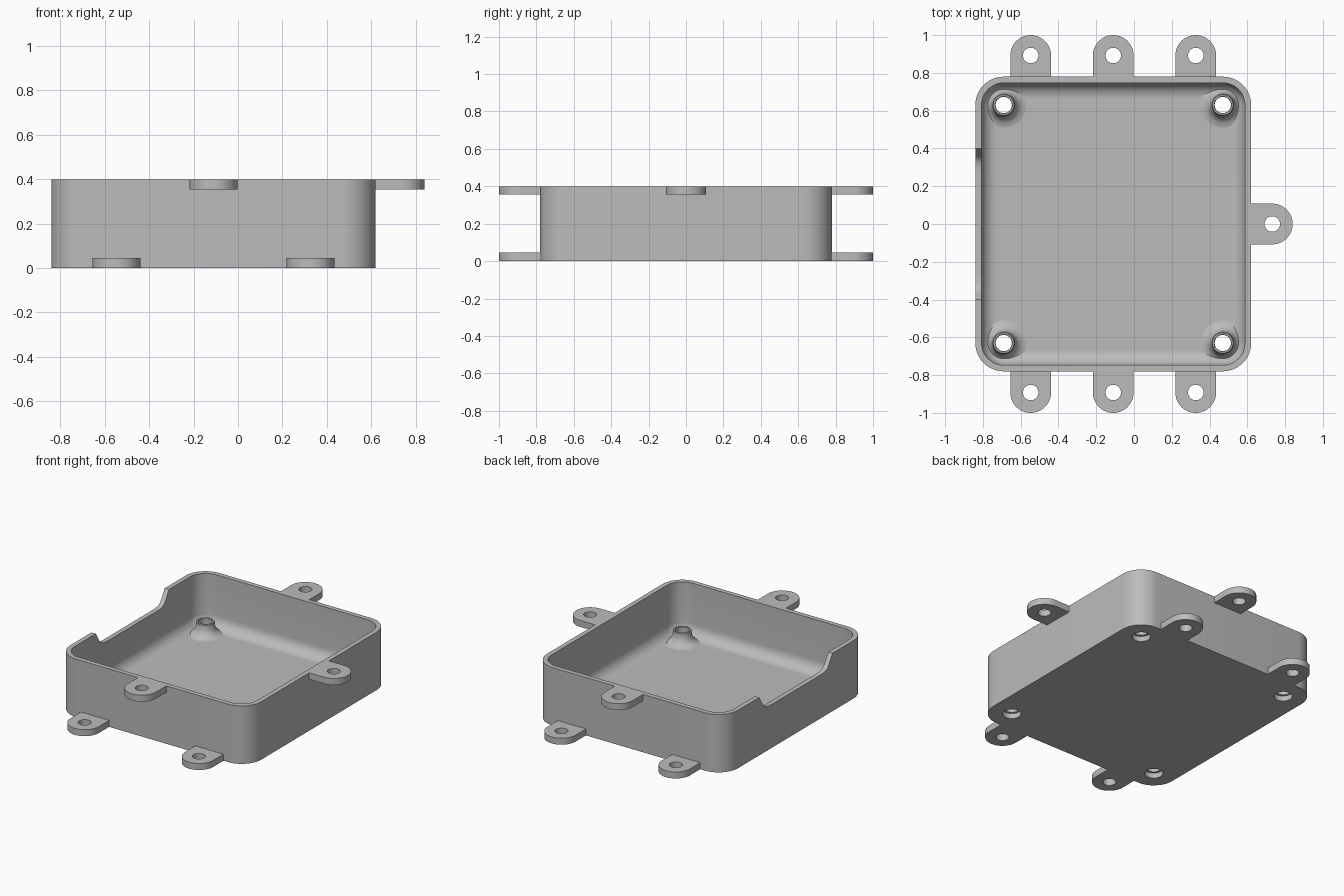
import bpy, bmesh
from math import sin, cos, pi, radians

if "Cube" in bpy.data.objects:
    bpy.data.objects.remove(bpy.data.objects["Cube"], do_unlink=True)

grey = bpy.data.materials.new("plain_grey")
grey.use_nodes = True
grey.diffuse_color = (0.5, 0.5, 0.5, 1)
grey.node_tree.nodes["Principled BSDF"].inputs["Base Color"].default_value = grey.diffuse_color

# Main sizes
X0, X1, Y = -0.84, 0.62, 0.78
CX = (X0 + X1) / 2
H, WALL, FLOOR, CORNER, FILLET = 0.4, 0.033, 0.04, 0.15, 0.08
TAB_R, TAB_T, HOLE_R = 0.108, 0.045, 0.041
BORE_R, BOSS_TOP = 0.058, 0.126


def loft(name, rings, closed=False):
    """Skin equal-length rings; closed joins last to first, otherwise ends are capped."""
    bm = bmesh.new()
    loops = [[bm.verts.new(p) for p in ring] for ring in rings]
    pairs = list(zip(loops, loops[1:]))
    if closed:
        pairs.append((loops[-1], loops[0]))
    else:
        bm.faces.new(loops[0])
        bm.faces.new(loops[-1])
    n = len(loops[0])
    for a, b in pairs:
        for i in range(n):
            j = (i + 1) % n
            bm.faces.new((a[i], a[j], b[j], b[i]))
    bmesh.ops.recalc_face_normals(bm, faces=bm.faces[:])
    mesh = bpy.data.meshes.new(name)
    bm.to_mesh(mesh)
    bm.free()
    mesh.materials.append(grey)
    ob = bpy.data.objects.new(name, mesh)
    bpy.context.collection.objects.link(ob)
    return ob


def smooth(ob):
    bpy.ops.object.select_all(action='DESELECT')
    ob.select_set(True)
    bpy.context.view_layer.objects.active = ob
    bpy.ops.object.shade_smooth_by_angle(angle=radians(32))


def circle(x, y, z, r, n=48):
    return [(x + r * cos(2 * pi * i / n), y + r * sin(2 * pi * i / n), z) for i in range(n)]


def rounded_rect(inset, z, segs=12):
    hx, hy, r = (X1 - X0) / 2 - CORNER, Y - CORNER, CORNER - inset
    ring = []
    for k, (sx, sy) in enumerate([(1, 1), (-1, 1), (-1, -1), (1, -1)]):
        for i in range(segs + 1):
            a = pi / 2 * (k + i / segs)
            ring.append((CX + sx * hx + r * cos(a), sy * hy + r * sin(a), z))
    return ring


def cut(ob, cutter):
    mod = ob.modifiers.new("cut", 'BOOLEAN')
    mod.operation, mod.solver, mod.object = 'DIFFERENCE', 'EXACT', cutter
    bpy.context.view_layer.objects.active = ob
    bpy.ops.object.modifier_apply(modifier=mod.name)
    bpy.data.objects.remove(cutter, do_unlink=True)


# Open tray with a filleted floor
rings = [rounded_rect(0, 0), rounded_rect(0, H), rounded_rect(WALL, H)]
for i in range(9):
    a = pi / 2 * i / 8
    rings.append(rounded_rect(WALL + FILLET * (1 - cos(a)), FLOOR + FILLET * (1 - sin(a))))
tray = loft("tray", rings)

# Lowered opening in the left-hand side wall
slope = [(0.4, H), (0.36, 0.335), (0.345, 0.318), (0.325, 0.307), (0.3, 0.302), (0.27, 0.3)]
outline = [(0.4, H + 0.1)] + slope
outline += [(-y, z) for y, z in reversed(outline)]
cut(tray, loft("opening_cutter", [[(x, y, z) for y, z in outline] for x in (X0 - 0.05, X0 + 0.1)]))

# Corner screw bosses over wide bores in the underside
boss_profile = [(0.043, FLOOR - 0.004), (0.043, BOSS_TOP - 0.004), (0.046, BOSS_TOP),
                (0.054, BOSS_TOP), (0.058, BOSS_TOP - 0.004), (0.059, 0.106), (0.063, 0.087),
                (0.071, 0.069), (0.083, 0.055), (0.099, 0.045), (0.12, FLOOR),
                (0.12, FLOOR - 0.004)]
for sx, side in ((-1, "right"), (1, "left")):
    for sy, end in ((-1, "front"), (1, "back")):
        x, y = CX + sx * ((X1 - X0) / 2 - CORNER), sy * (Y - CORNER)
        cut(tray, loft("bore_cutter", [circle(x, y, z, BORE_R) for z in (-0.05, 0.06)]))
        smooth(loft(f"{end}_{side}_boss", [circle(x, y, z, r) for r, z in boss_profile], True))
smooth(tray)


def tab(name, x, y, z, dx, dy):
    """Round-ended plate with a hole, pointing along (dx, dy)."""
    def outline(z):
        pts = []
        for i in range(48):
            a = 2 * pi * i / 48
            u, v = cos(a), sin(a)
            if u < -1e-6:  # square root end, sunk into the wall
                m = max(abs(u), abs(v))
                u, v = u / m * 1.2, v / m
            u, v = u * TAB_R, v * TAB_R
            pts.append((x + u * dx - v * dy, y + u * dy + v * dx, z))
        return pts

    def hole(z):
        return [(x + HOLE_R * (cos(a) * dx - sin(a) * dy), y + HOLE_R * (cos(a) * dy + sin(a) * dx), z)
                for a in (2 * pi * i / 48 for i in range(48))]
    smooth(loft(name, [outline(z), outline(z + TAB_T), hole(z + TAB_T), hole(z)], True))


# Mounting tabs: low outer pairs, high middle ones and one high on the side
for s, end in ((-1, "front"), (1, "back")):
    y = s * (1 - TAB_R)
    tab(f"{end}_right_tab", CX - 0.437, y, 0, 0, s)
    tab(f"{end}_left_tab", CX + 0.437, y, 0, 0, s)
    tab(f"{end}_middle_tab", CX, y, H - TAB_T, 0, s)
tab("side_tab", 0.84 - TAB_R, 0, H - TAB_T, 1, 0)
